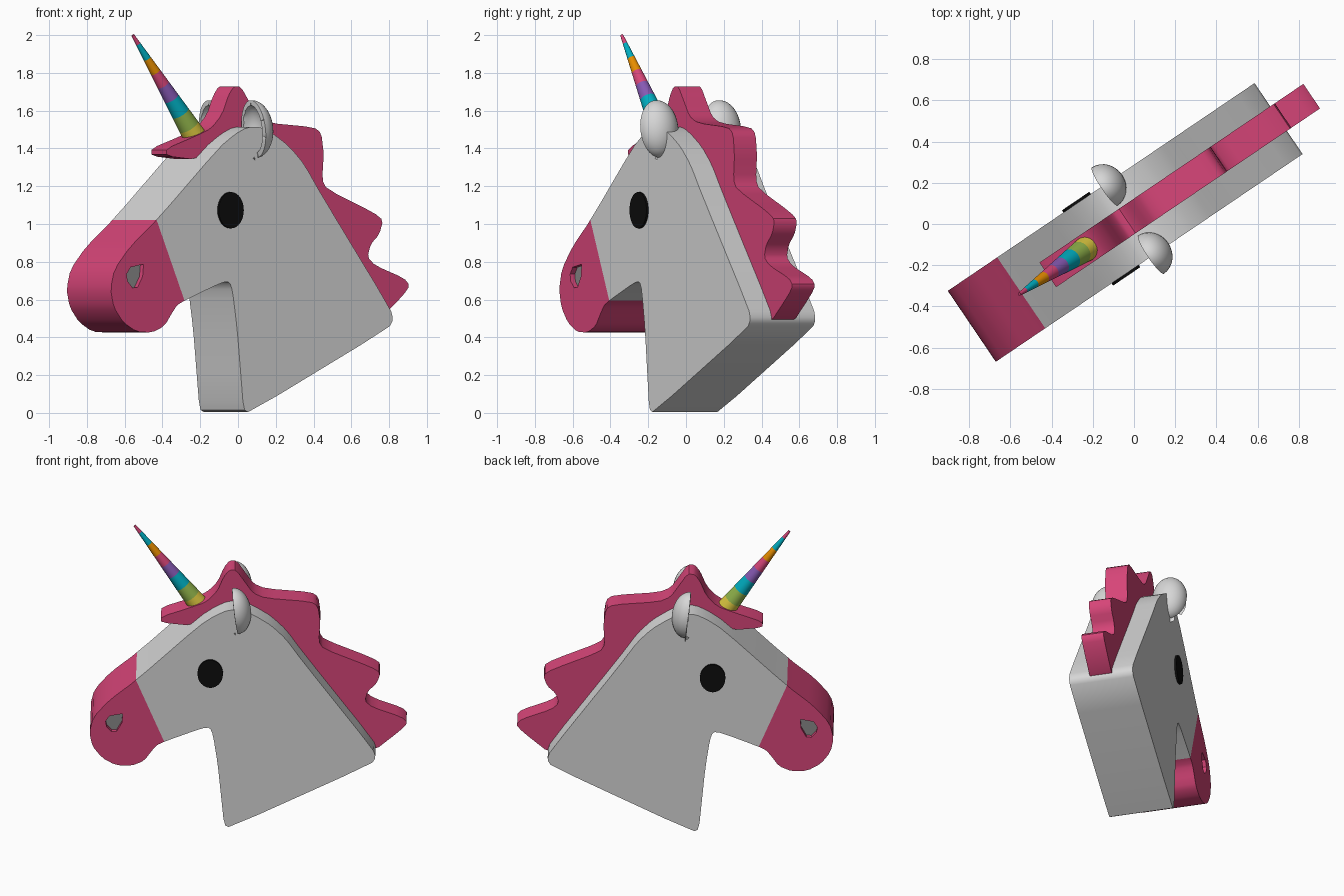
import bpy, bmesh, math
from mathutils import Matrix, Vector

default_cube = bpy.data.objects.get("Cube")
if default_cube:
    bpy.data.objects.remove(default_cube, do_unlink=True)

TURN = math.radians(34.1)      # the whole head is turned about z
PLACE = Vector((-0.017, 0.025, 0))
HALF = 0.208                   # half thickness of the head
MANE_HALF = 0.072


def material(name, red, green, blue):
    mat = bpy.data.materials.new(name)
    mat.use_nodes = True
    mat.diffuse_color = (red, green, blue, 1)
    shader = mat.node_tree.nodes["Principled BSDF"]
    shader.inputs["Base Color"].default_value = (red, green, blue, 1)
    shader.inputs["Roughness"].default_value = 0.7
    return mat


pale_grey = material("pale grey", 0.68, 0.68, 0.68)
pink = material("pink", 0.68, 0.06, 0.19)
black = material("black", 0.004, 0.004, 0.004)
mid_grey = material("mid grey", 0.25, 0.25, 0.25)
yellow = material("yellow", 0.7, 0.56, 0.05)
green = material("green", 0.28, 0.45, 0.07)
teal = material("teal", 0.0, 0.42, 0.53)
purple = material("purple", 0.24, 0.1, 0.45)
orange = material("orange", 0.8, 0.27, 0.0)


def finish(name, bm, mats, smooth=True):
    """Turn a bmesh into a placed, shaded object."""
    bmesh.ops.recalc_face_normals(bm, faces=bm.faces)
    mesh = bpy.data.meshes.new(name)
    bm.to_mesh(mesh)
    bm.free()
    obj = bpy.data.objects.new(name, mesh)
    bpy.context.collection.objects.link(obj)
    for mat in mats:
        mesh.materials.append(mat)
    obj.location = PLACE
    obj.rotation_euler.z = TURN
    if smooth:
        shade(obj)
    return obj


def activate(obj):
    bpy.ops.object.select_all(action="DESELECT")
    obj.select_set(True)
    bpy.context.view_layer.objects.active = obj


def shade(obj):
    activate(obj)
    bpy.ops.object.shade_smooth_by_angle(angle=math.radians(38))


def soften(points, cut=0.2):
    """Trim every corner of a closed outline."""
    result = []
    for index, point in enumerate(points):
        here = Vector(point)
        before = Vector(points[index - 1])
        after = Vector(points[(index + 1) % len(points)])
        result += [here.lerp(before, cut), here.lerp(after, cut)]
    return result


def slab(outline, start, end):
    """Extrude a side outline across the thickness."""
    bm = bmesh.new()
    face = bm.faces.new([bm.verts.new((p[0], start, p[1])) for p in outline])
    made = bmesh.ops.extrude_face_region(bm, geom=[face])
    moved = [v for v in made["geom"] if isinstance(v, bmesh.types.BMVert)]
    bmesh.ops.translate(bm, verts=moved, vec=(0, end - start, 0))
    return bm


# Head and neck
head_outline = [
    (-.64, 1.02), (-.81, .88), (-.91, .76), (-.935, .655), (-.915, .56),
    (-.855, .48), (-.77, .43), (-.67, .425), (-.59, .46), (-.545, .525),
    (-.51, .57), (-.46, .596), (-.225, .69), (-.175, .695), (-.155, .645),
    (-.125, .44), (-.105, .23), (-.085, .02), (-.05, 0), (.845, .45),
    (.872, .495), (.855, .55), (.41, 1.16), (.305, 1.315), (.21, 1.41),
    (.11, 1.475), (.03, 1.513), (-.06, 1.513), (-.14, 1.475), (-.24, 1.405)]
split_point = Vector((-.64, 0, 1.02))
split_normal = Vector((-.424, 0, -.177)).normalized()
bm = slab(soften(head_outline), -HALF, HALF)
bmesh.ops.bisect_plane(bm, geom=bm.verts[:] + bm.edges[:] + bm.faces[:],
                       plane_co=split_point, plane_no=split_normal)
head = finish("head", bm, [pale_grey, pink, mid_grey], smooth=False)

# Nostrils, sunk into both cheeks
nostril_outline = [(-.724, .787), (-.73, .723), (-.762, .665), (-.794, .662),
                   (-.826, .697), (-.832, .734), (-.807, .771)]
for side in (-1, 1):
    bm = slab(nostril_outline, side * (HALF + 0.03), side * (HALF - 0.03))
    cutter = finish("nostril_cutter", bm, [], smooth=False)
    cutter.hide_render = True
    activate(head)
    cut = head.modifiers.new("nostril", "BOOLEAN")
    cut.operation = "DIFFERENCE"
    cut.solver = "EXACT"
    cut.object = cutter
    bpy.ops.object.modifier_apply(modifier=cut.name)
    bpy.data.objects.remove(cutter, do_unlink=True)

# Pink muzzle and grey nostril floors
for face in head.data.polygons:
    floor = abs(face.normal.y) > 0.9 and abs(face.center.y) < HALF - 0.01
    muzzle = (face.center - split_point).dot(split_normal) > 0
    face.material_index = 2 if floor else 1 if muzzle else 0
shade(head)

# Wavy mane
mane_outline = [
    (-.485, 1.36), (-.485, 1.4), (-.3, 1.465), (-.2, 1.505), (-.13, 1.58),
    (-.09, 1.68), (-.055, 1.728), (-.01, 1.728), (.045, 1.645), (.095, 1.57),
    (.17, 1.535), (.46, 1.512), (.505, 1.48), (.52, 1.37), (.51, 1.235),
    (.54, 1.185), (.84, 1.06), (.9, 1.02), (.875, .945), (.82, .893),
    (.8, .824), (.85, .78), (1.034, .713), (1.07, .675), (1.034, .628),
    (.85, .47), (.78, .55), (.35, 1.15), (.1, 1.4), (-.1, 1.43),
    (-.29, 1.34)]
finish("mane", slab(soften(mane_outline), -MANE_HALF, MANE_HALF), [pink])

# Eyes, thin oval plates on both cheeks
for name, side in (("right_eye", -1), ("left_eye", 1)):
    bm = bmesh.new()
    bmesh.ops.create_cone(bm, cap_ends=True, segments=32, radius1=1,
                          radius2=1, depth=1)
    bm.transform(Matrix.Translation((-.172, side * (HALF + 0.004), 1.073))
                 @ Matrix.Diagonal((.08, .018, .096, 1))
                 @ Matrix.Rotation(math.pi / 2, 4, "X"))
    finish(name, bm, [black])

# Ears, hollow half shells that open forwards
for name, side in (("right_ear", -1), ("left_ear", 1)):
    bm = bmesh.new()
    bmesh.ops.create_uvsphere(bm, u_segments=32, v_segments=20, radius=1)
    bmesh.ops.bisect_plane(bm, geom=bm.verts[:] + bm.edges[:] + bm.faces[:],
                           plane_co=(0, 0, 0), plane_no=(1, 0, 0),
                           clear_inner=True)
    bm.transform(Matrix.Translation((-.015, side * 0.2, 1.503))
                 @ Matrix.Rotation(math.radians(-7), 4, "Y")
                 @ Matrix.Diagonal((.1, .112, .153, 1)))
    ear = finish(name, bm, [pale_grey], smooth=False)
    activate(ear)
    shell = ear.modifiers.new("shell", "SOLIDIFY")
    shell.thickness = 0.028
    shell.offset = -1
    bpy.ops.object.modifier_apply(modifier=shell.name)
    shade(ear)

# Striped horn
horn_base = Vector((-.272, 0, 1.485))
horn_tip = Vector((-.652, 0, 2.0))
axis = horn_tip - horn_base
aim = axis.to_track_quat("Z", "Y").to_matrix().to_4x4()
stops = [-.06, .06, .2, .35, .49, .62, .76, .91, 1]
bands = [yellow, green, teal, purple, pink, orange, teal, pink]
horn_mats = [yellow, green, teal, purple, pink, orange]


def horn_radius(t):
    return 0.06 * (1 - t) + 0.008 * t


bm = bmesh.new()
for low, high, mat in zip(stops, stops[1:], bands):
    old = set(bm.faces)
    middle = horn_base + axis * ((low + high) / 2)
    bmesh.ops.create_cone(
        bm, cap_ends=high == 1, segments=32, radius1=horn_radius(low),
        radius2=horn_radius(high), depth=axis.length * (high - low),
        matrix=Matrix.Translation(middle) @ aim)
    for face in set(bm.faces) - old:
        face.material_index = horn_mats.index(mat)
bmesh.ops.remove_doubles(bm, verts=bm.verts, dist=0.0005)
finish("horn", bm, horn_mats)
